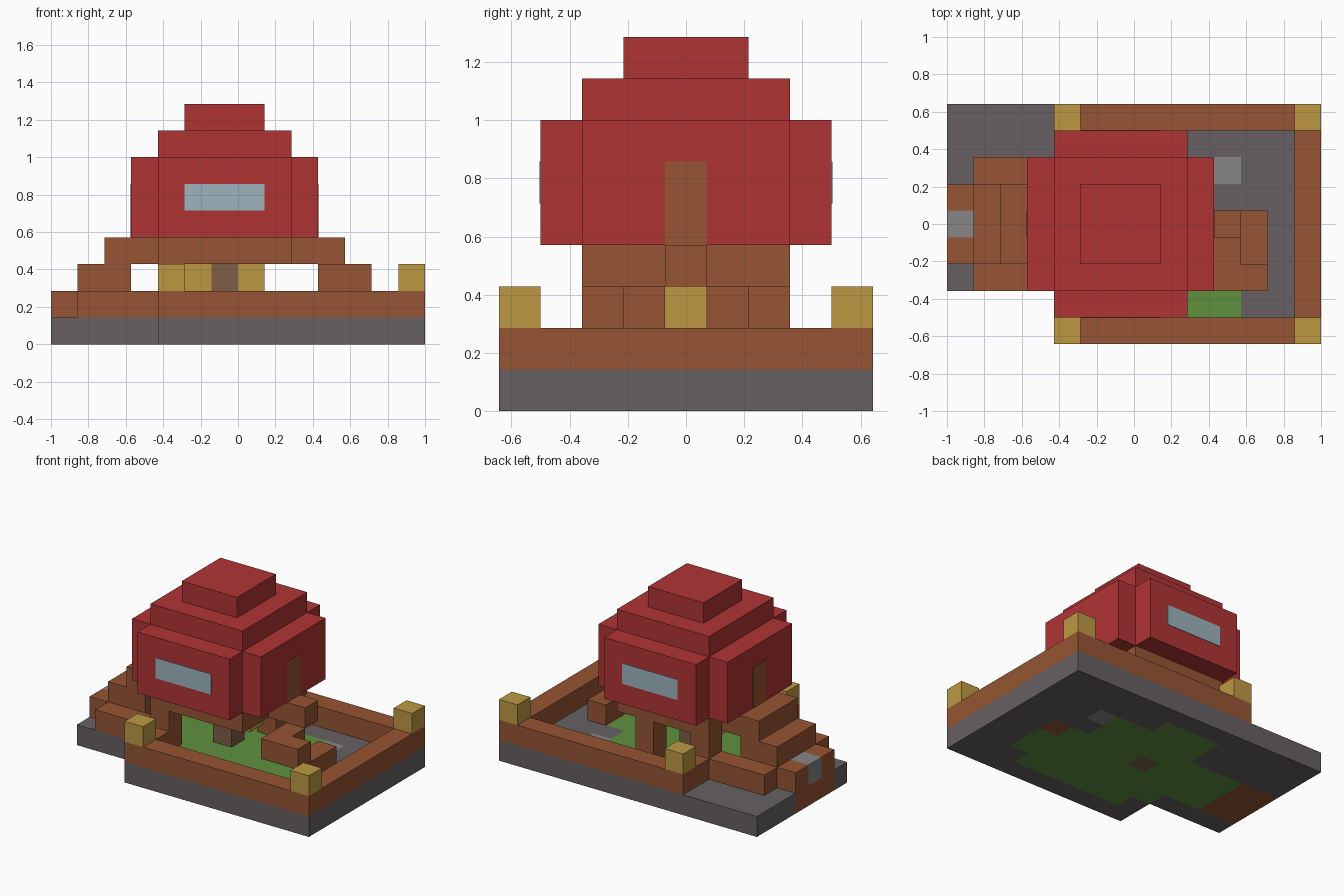
import bpy, bmesh
from mathutils import Vector

if "Cube" in bpy.data.objects:
    bpy.data.objects.remove(bpy.data.objects["Cube"], do_unlink=True)

U = 1 / 7                       # block size
ORIGIN = Vector((-1, -4.5 * U, 0))


def material(name, hexcode):
    rgb = [int(hexcode[n:n + 2], 16) / 255 for n in (0, 2, 4)]
    lin = [c / 12.92 if c < 0.04 else ((c + 0.055) / 1.055) ** 2.4 for c in rgb]
    m = bpy.data.materials.new(name)
    m.use_nodes = True
    m.diffuse_color = (*lin, 1)
    m.node_tree.nodes["Principled BSDF"].inputs["Base Color"].default_value = (*lin, 1)
    return m


stone = material("dark stone", "676063")
wood = material("wood", "965533")
red = material("red shell", "B03435")
gold = material("gold", "BD9944")
grass = material("grass", "5F913F")
pale = material("pale stone", "868686")
glass = material("window glass", "9DB4BE")
bark = material("post wood", "7D5F46")


def box(x0, x1, y0, y1, z0, z1):
    """Set of block cells in the given ranges."""
    return {(x, y, z) for x in range(x0, x1) for y in range(y0, y1) for z in range(z0, z1)}


parts = {}                      # name -> (material, cells)


def part(name, mat, *boxes):
    """Register a part; later parts replace the cells of earlier ones."""
    cells = set().union(*boxes)
    for _, other in parts.values():
        other -= cells
    parts[name] = (mat, cells)


# Ground slab and grass
part("base", stone, box(4, 14, 0, 9, 0, 1), box(0, 4, 2, 9, 0, 1))
part("lawn", grass, box(5, 11, 1, 2, 0, 1), box(4, 12, 2, 3, 0, 1), box(2, 12, 3, 5, 0, 1),
     box(2, 10, 5, 6, 0, 1), box(5, 10, 6, 7, 0, 1), box(5, 8, 7, 8, 0, 1))

# Yard wall with corner blocks
part("yard_wall", wood, box(4, 14, 0, 1, 1, 2), box(4, 14, 8, 9, 1, 2), box(13, 14, 1, 8, 1, 2),
     box(4, 5, 1, 2, 1, 2), box(4, 5, 7, 8, 1, 2))
part("corner_lamps", gold, *[box(x, x + 1, y, y + 1, 2, 3) for x in (4, 13) for y in (0, 8)])

# Entrance steps
part("entrance_steps", wood, box(0, 2, 3, 6, 0, 1), box(0, 1, 3, 6, 1, 2), box(1, 3, 2, 7, 1, 2),
     box(3, 4, 2, 3, 1, 2), box(3, 4, 6, 7, 1, 2), box(1, 3, 3, 6, 2, 3), box(2, 4, 3, 6, 3, 4))
part("entrance_stone", pale, box(0, 1, 4, 5, 1, 2))

# Raised floor and its posts
part("house_floor", wood, box(4, 9, 2, 7, 3, 4), box(9, 11, 4, 5, 3, 4))
part("floor_posts", wood, box(4, 5, 2, 3, 1, 3), box(4, 5, 6, 7, 1, 3), box(7, 8, 6, 7, 1, 3))
part("centre_post", bark, box(6, 7, 4, 5, 0, 3))
part("post_lamps", gold, box(5, 6, 4, 5, 2, 3), box(7, 8, 4, 5, 2, 3))

# Winding side stairs
part("side_stairs", wood, box(10, 12, 2, 3, 2, 3), box(10, 11, 3, 4, 2, 3),
     box(11, 12, 3, 5, 1, 2), box(11, 12, 4, 5, 0, 1))
part("yard_stone", pale, box(10, 11, 6, 7, 0, 1))

# House shell and stepped roof
part("house_shell", red, box(4, 9, 1, 8, 4, 7), box(3, 10, 2, 7, 4, 7))
part("roof", red, box(4, 9, 2, 7, 7, 8), box(5, 8, 3, 6, 8, 9))

solid = set().union(*[cells for _, cells in parts.values()])


def build(name, mat, cells):
    """Make one mesh from the exposed faces of a part's cells."""
    bm = bmesh.new()
    for cell in cells:
        for axis in range(3):
            for side in (0, 1):
                near = list(cell)
                near[axis] += 2 * side - 1
                if tuple(near) in solid:
                    continue
                loop = []
                for a, b in ((0, 0), (1, 0), (1, 1), (0, 1)):
                    p = Vector(cell)
                    p[axis] += side
                    p[(axis + 1) % 3] += a
                    p[(axis + 2) % 3] += b
                    loop.append(bm.verts.new(ORIGIN + p * U))
                bm.faces.new(loop if side else loop[::-1])
    bmesh.ops.remove_doubles(bm, verts=bm.verts, dist=0.001)
    bmesh.ops.dissolve_limit(bm, angle_limit=0.01, verts=bm.verts, edges=bm.edges)
    mesh = bpy.data.meshes.new(name)
    bm.to_mesh(mesh)
    bm.free()
    mesh.materials.append(mat)
    bpy.context.collection.objects.link(bpy.data.objects.new(name, mesh))


for name, (mat, cells) in parts.items():
    build(name, mat, cells)


def plate(name, mat, centre, size):
    """Thin flat panel on a wall; centre in blocks, size in units."""
    bpy.ops.mesh.primitive_cube_add(size=1, location=ORIGIN + Vector(centre) * U)
    ob = bpy.context.object
    ob.name = name
    ob.scale = size
    bpy.ops.object.transform_apply(location=False, rotation=False, scale=True)
    ob.data.materials.append(mat)


# Windows front and back, doors on both ends
THIN = 0.006
for label, y in (("front", 1), ("back", 8)):
    plate(label + "_window", glass, (6.5, y, 5.5), (3 * U, THIN, U))
for label, x in (("left", 10), ("right", 3)):
    plate(label + "_door", wood, (x, 4.5, 5), (THIN, U, 2 * U))
